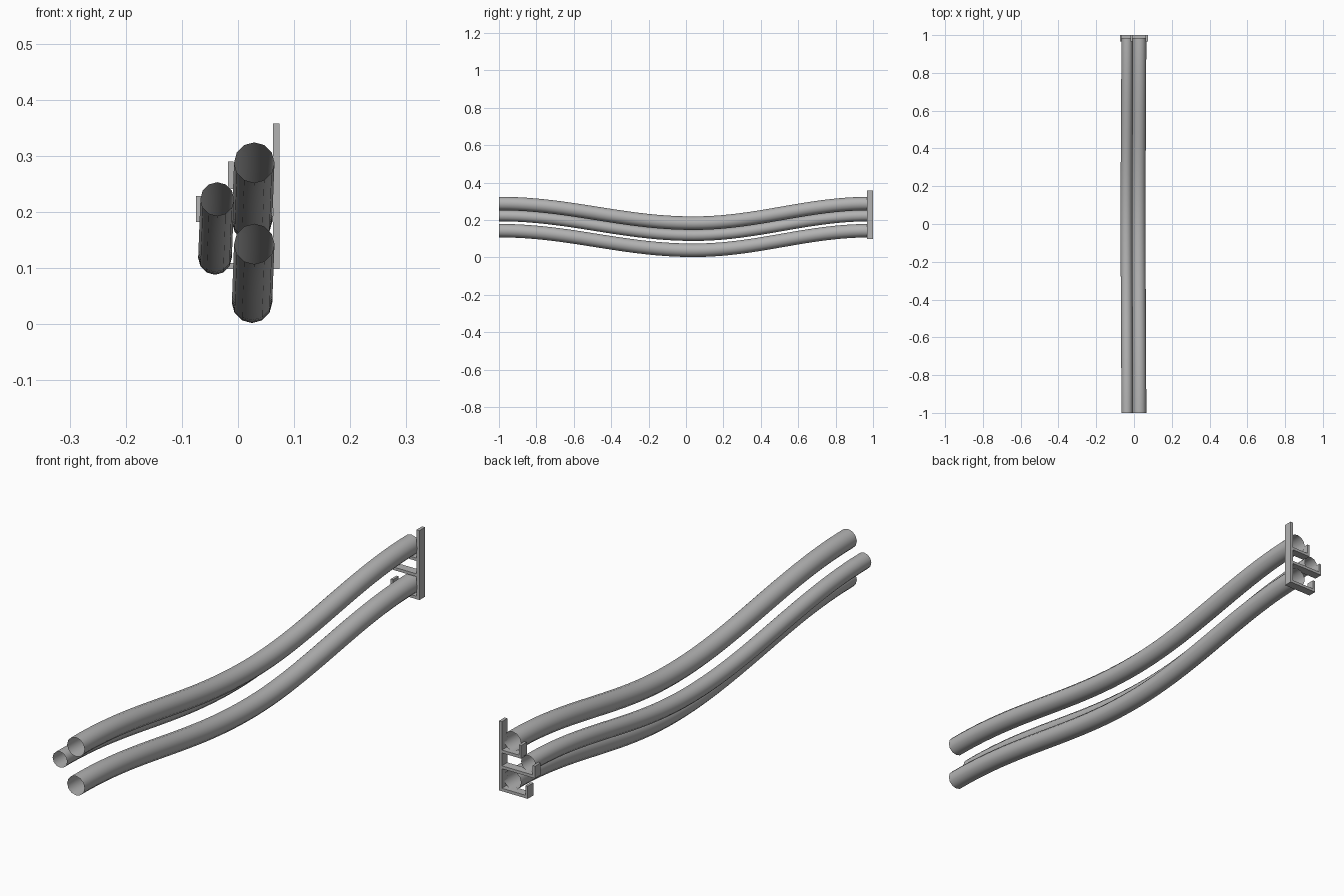
import bpy, bmesh, math
from mathutils import Vector

cube = bpy.data.objects.get("Cube")
if cube:
    bpy.data.objects.remove(cube, do_unlink=True)

grey = bpy.data.materials.new("plain_grey")
grey.use_nodes = True
colour = (0.45, 0.45, 0.45, 1)
grey.diffuse_color = colour
grey.node_tree.nodes["Principled BSDF"].inputs["Base Color"].default_value = colour

SIDES, RINGS = 12, 40
Y0, Y1, Y_LOW = -1.0, 0.985, 0.04   # pipe ends and lowest point of the sag


def finish(name, bm):
    mesh = bpy.data.meshes.new(name)
    bm.to_mesh(mesh)
    bm.free()
    mesh.materials.append(grey)
    obj = bpy.data.objects.new(name, mesh)
    bpy.context.collection.objects.link(obj)
    return obj


def sag(y):
    span = Y_LOW - Y0 if y < Y_LOW else Y1 - Y_LOW
    return 0.5 + 0.5 * math.cos(math.pi * (y - Y_LOW) / span)


def pipe(name, x, z, radius):
    """Open tube that dips in the middle."""
    bm = bmesh.new()
    rings = []
    for i in range(RINGS + 1):
        y = Y0 + (Y1 - Y0) * i / RINGS
        s = sag(y)
        slope = -0.105 * (sag(min(y + 0.01, Y1)) - sag(max(y - 0.01, Y0))) / 0.02
        up = Vector((0, -slope, 1)).normalized()
        if i in (0, RINGS):
            up = Vector((0, 0, 1))
        centre = Vector((x - 0.004 * s, y, z - 0.105 * s))
        ring = []
        for k in range(SIDES):
            a = math.tau * k / SIDES
            ring.append(bm.verts.new(centre + radius * (math.cos(a) * Vector((1, 0, 0)) + math.sin(a) * up)))
        rings.append(ring)
    for a, b in zip(rings, rings[1:]):
        for k in range(SIDES):
            j = (k + 1) % SIDES
            bm.faces.new((a[k], a[j], b[j], b[k])).smooth = True
    bmesh.ops.recalc_face_normals(bm, faces=bm.faces)
    return finish(name, bm)


def extrude_profile(name, outline, y0, y1):
    """Flat x-z outline given thickness along y."""
    bm = bmesh.new()
    face = bm.faces.new([bm.verts.new((x, y0, z)) for x, z in outline])
    out = bmesh.ops.extrude_face_region(bm, geom=[face])["geom"]
    verts = [g for g in out if isinstance(g, bmesh.types.BMVert)]
    bmesh.ops.translate(bm, verts=verts, vec=(0, y1 - y0, 0))
    bmesh.ops.recalc_face_normals(bm, faces=bm.faces)
    return finish(name, bm)


# Three sagging pipes
pipe("upper_pipe", 0.029, 0.288, 0.036)
pipe("lower_pipe", 0.029, 0.143, 0.036)
pipe("side_pipe", -0.037, 0.223, 0.03)

# Wall bracket: upright bar with three hooked arms
BACK, FRONT, THICK = 1.0, 0.967, 0.011
extrude_profile("bracket_bar", [(0.062, 0.098), (0.074, 0.098), (0.074, 0.358), (0.062, 0.358)], FRONT, BACK)
for name, tip, z, top in (("upper_hook", -0.018, 0.241, 0.29),
                          ("side_hook", -0.075, 0.182, 0.228),
                          ("lower_hook", -0.045, 0.098, 0.145)):
    inner = tip + THICK * 0.9
    extrude_profile(name, [(0.062, z), (0.062, z + THICK), (inner, z + THICK),
                           (inner, top), (tip, top), (tip, z)], FRONT, BACK)
